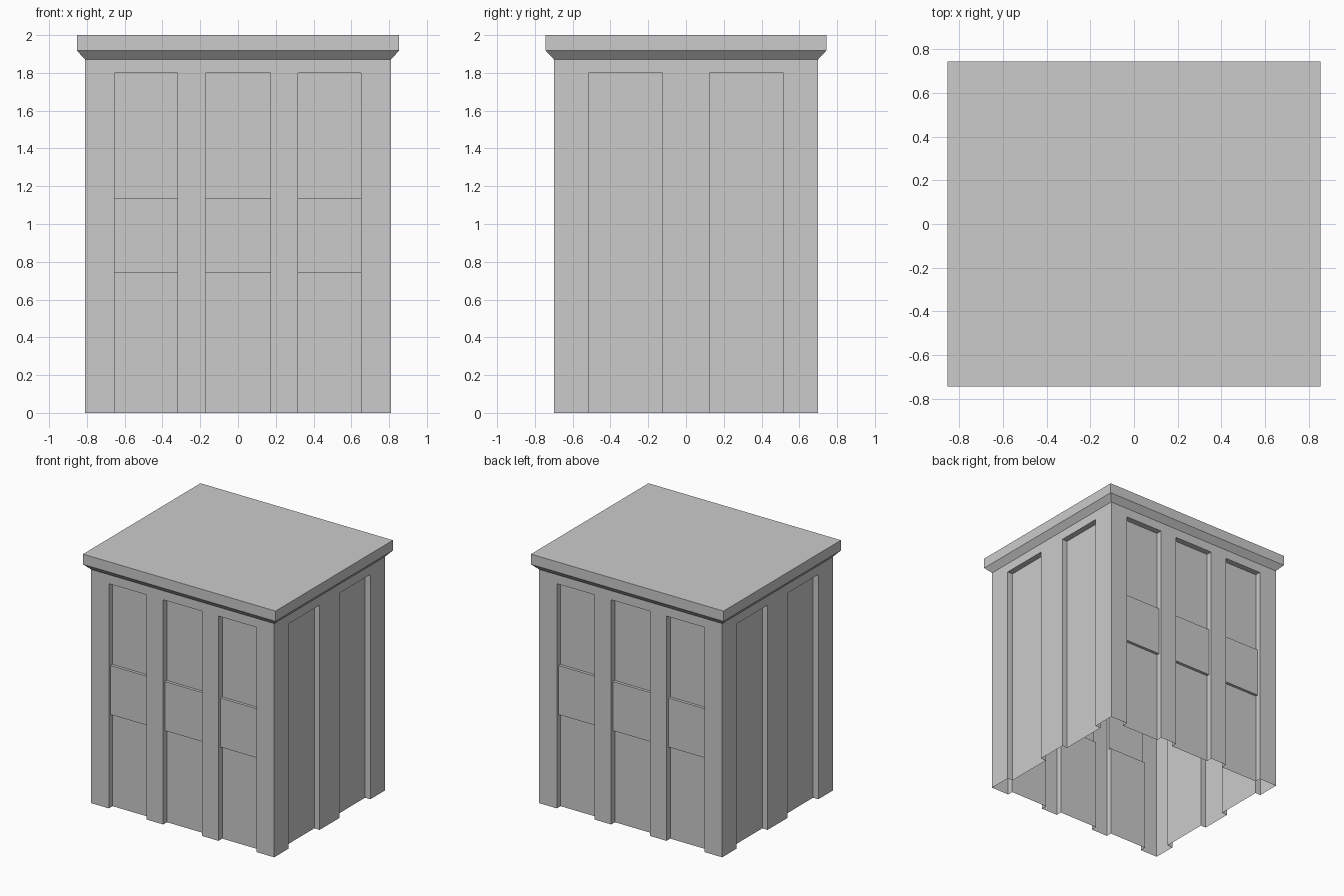
import bpy, bmesh
from mathutils import Matrix, Vector
from math import radians

if "Cube" in bpy.data.objects:
    bpy.data.objects.remove(bpy.data.objects["Cube"])

HX, HY = 0.811, 0.70          # wall half sizes
WALL_TOP, BAY_TOP = 1.872, 1.80
DEEP, SHALLOW = 0.047, 0.024  # recess depths of bay and of spandrel


def finish(bm, name):
    bmesh.ops.remove_doubles(bm, verts=bm.verts, dist=0.0005)
    bmesh.ops.recalc_face_normals(bm, faces=bm.faces)
    mesh = bpy.data.meshes.new(name)
    bm.to_mesh(mesh)
    bm.free()
    obj = bpy.data.objects.new(name, mesh)
    bpy.context.collection.objects.link(obj)
    return obj


def add_wall(bm, half_width, distance, bays, profile, angle):
    """Wall facing -y, turned about z; points are (across, inset, height)."""
    turn = Matrix.Rotation(radians(angle), 3, 'Z')

    def face(points):
        bm.faces.new([bm.verts.new(turn @ Vector((u, d - distance, z)))
                      for u, d, z in points])

    # Comb-shaped wall plane with a notch for each bay
    outline = [(half_width, 0, 0), (half_width, 0, WALL_TOP),
               (-half_width, 0, WALL_TOP), (-half_width, 0, 0)]
    for a, b in bays:
        outline += [(a, 0, 0), (a, 0, BAY_TOP), (b, 0, BAY_TOP), (b, 0, 0)]
    face(outline)
    # Recessed bay surfaces and side reveals
    for a, b in bays:
        for (d0, z0), (d1, z1) in zip(profile, profile[1:]):
            face([(a, d0, z0), (a, d1, z1), (b, d1, z1), (b, d0, z0)])
        for u in (a, b):
            face([(u, d, z) for d, z in profile + [(0, 0)]])


# Walls: open-bottomed shell, three bays front and back, two on each side
wide_bays = [(-0.655, -0.32), (-0.173, 0.173), (0.318, 0.652)]
side_bays = [(-0.517, -0.125), (0.125, 0.517)]
plain = [(0, BAY_TOP), (DEEP, BAY_TOP), (DEEP, 0)]
spandrel = [(0, BAY_TOP), (DEEP, BAY_TOP), (DEEP, 1.135), (SHALLOW, 1.135),
            (SHALLOW, 0.742), (DEEP, 0.742), (DEEP, 0)]
bm = bmesh.new()
for angle in (0, 180):
    add_wall(bm, HX, HY, wide_bays, spandrel, angle)
    add_wall(bm, HY, HX, side_bays, plain, angle + 90)
finish(bm, "walls")

# Roof: flared cornice, upright rim and flat top
bm = bmesh.new()
rings = []
for x, y, z in ((HX, HY, WALL_TOP), (0.853, 0.743, 1.918), (0.853, 0.743, 2.0)):
    rings.append([bm.verts.new((sx * x, sy * y, z))
                  for sx, sy in ((-1, -1), (1, -1), (1, 1), (-1, 1))])
for low, high in zip(rings, rings[1:]):
    for i in range(4):
        j = (i + 1) % 4
        bm.faces.new((low[i], low[j], high[j], high[i]))
bm.faces.new(rings[-1])
finish(bm, "roof")
